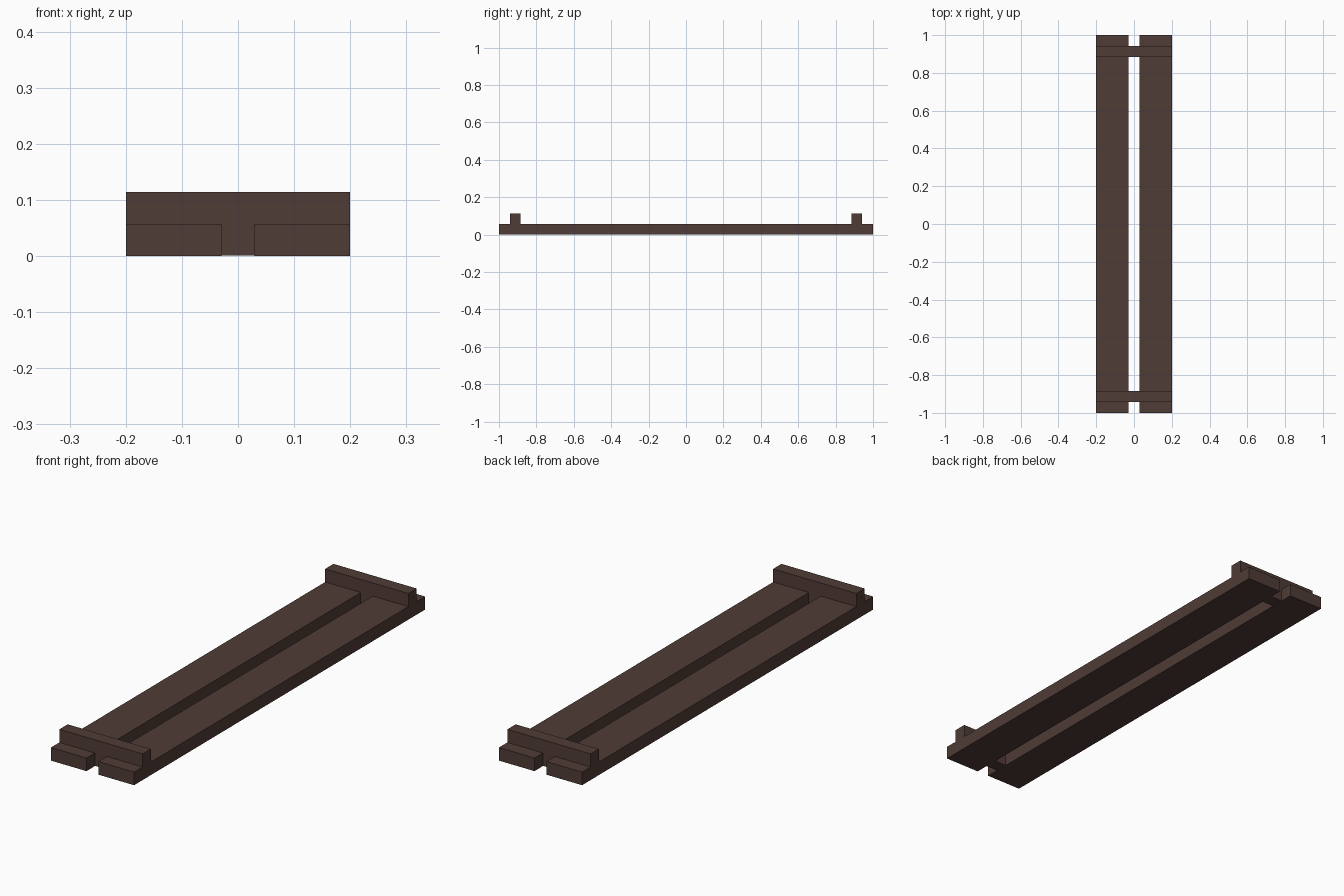
import bpy
import bmesh
from mathutils import Vector

cube = bpy.data.objects.get("Cube")
if cube:
    bpy.data.objects.remove(cube, do_unlink=True)

# Dark brown wood
wood = bpy.data.materials.new("dark_brown_wood")
wood.use_nodes = True
color = (0.080, 0.045, 0.037, 1.0)
wood.diffuse_color = color
wood.node_tree.nodes["Principled BSDF"].inputs["Base Color"].default_value = color

# Main dimensions
HALF_W, HALF_GAP = 0.20, 0.029
PLANK_TOP, BAR_TOP = 0.057, 0.114
BAR_IN, BAR_OUT = 0.885, 0.942


def extrude_profile(name, profile, y0, y1):
    """Solid made by sweeping an x-z outline from y0 to y1."""
    bm = bmesh.new()
    face = bm.faces.new([bm.verts.new((x, y0, z)) for x, z in profile])
    swept = bmesh.ops.extrude_face_region(bm, geom=[face])["geom"]
    verts = [v for v in swept if isinstance(v, bmesh.types.BMVert)]
    bmesh.ops.translate(bm, verts=verts, vec=Vector((0, y1 - y0, 0)))
    bmesh.ops.recalc_face_normals(bm, faces=bm.faces)
    mesh = bpy.data.meshes.new(name)
    bm.to_mesh(mesh)
    bm.free()
    mesh.materials.append(wood)
    obj = bpy.data.objects.new(name, mesh)
    bpy.context.collection.objects.link(obj)
    return obj


# Two long planks with a gap between them
for name, s in (("left_plank", 1), ("right_plank", -1)):
    outline = [(s * HALF_GAP, 0), (s * HALF_W, 0),
               (s * HALF_W, PLANK_TOP), (s * HALF_GAP, PLANK_TOP)]
    extrude_profile(name, outline, -1, 1)

# T-shaped crossbars: full-width rail with a tongue filling the gap
tee = [(-HALF_GAP, 0.001), (HALF_GAP, 0.001), (HALF_GAP, PLANK_TOP),
       (HALF_W, PLANK_TOP), (HALF_W, BAR_TOP), (-HALF_W, BAR_TOP),
       (-HALF_W, PLANK_TOP), (-HALF_GAP, PLANK_TOP)]
for name, s in (("front_crossbar", -1), ("back_crossbar", 1)):
    extrude_profile(name, tee, s * BAR_IN, s * BAR_OUT)
